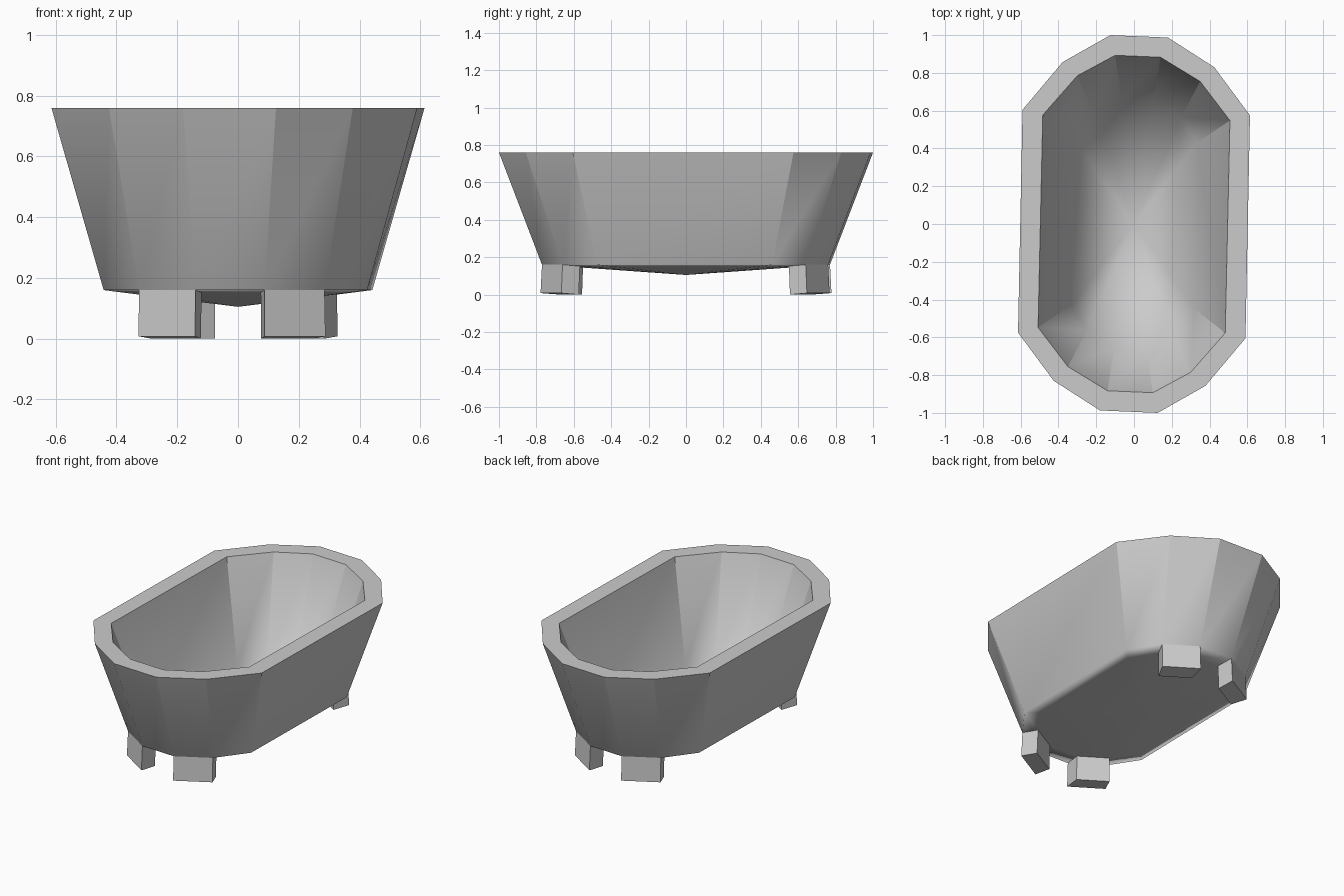
import bpy, bmesh

if "Cube" in bpy.data.objects:
    bpy.data.objects.remove(bpy.data.objects["Cube"])

# Half outlines; the other half is the same turned 180 degrees about z
RIM_OUT = [(.614, .575), (.425, .83), (.18, .987), (-.125, 1.0), (-.378, .857), (-.59, .605)]
RIM_IN = [(.508, .548), (.35, .755), (.14, .883), (-.10, .893), (-.30, .785), (-.483, .577)]
BASE_OUT = [(.442, .46), (.325, .64), (.14, .76), (-.087, .77), (-.285, .66), (-.425, .475)]
BASE_IN = [(.333, .43), (.25, .565), (.105, .656), (-.065, .663), (-.21, .59), (-.318, .447)]
INSET = .86  # underside border, also the depth of the feet


def finish(bm, name):
    bmesh.ops.recalc_face_normals(bm, faces=bm.faces)
    for f in bm.faces:
        f.smooth = True
    mesh = bpy.data.meshes.new(name)
    bm.to_mesh(mesh)
    bm.free()
    obj = bpy.data.objects.new(name, mesh)
    bpy.context.collection.objects.link(obj)
    return obj


# Tub: underside point, border, outer wall, flat rim, inner wall, floor point
bm = bmesh.new()
border = [(x * INSET, y * INSET) for x, y in BASE_OUT]
rings = []
for half, z in ((border, .152), (BASE_OUT, .16), (RIM_OUT, .76), (RIM_IN, .76), (BASE_IN, .155)):
    outline = half + [(-x, -y) for x, y in half]
    rings.append([bm.verts.new((x, y, z)) for x, y in outline])
under = bm.verts.new((0, 0, .105))
floor = bm.verts.new((0, 0, .115))
n = len(rings[0])
for i in range(n):
    j = (i + 1) % n
    for a, b in zip(rings, rings[1:]):
        bm.faces.new((a[i], a[j], b[j], b[i]))
    bm.faces.new((under, rings[0][j], rings[0][i]))
    bm.faces.new((floor, rings[4][i], rings[4][j]))

# Crisp rim and wall facets, soft turn from walls into the bottom
for i in range(n):
    for ring in rings[2:4]:
        bm.edges.get((ring[i], ring[(i + 1) % n])).smooth = False
    for k in (1, 3):
        bm.edges.get((rings[k][i], rings[k + 1][i])).smooth = False
tub = finish(bm, "tub")
mod = tub.modifiers.new("weighted normals", 'WEIGHTED_NORMAL')
mod.keep_sharp = True


# Feet: blocks below four of the end facets, narrowing toward the middle
def foot(name, p, q):
    bm = bmesh.new()
    plan = [p, q, (q[0] * INSET, q[1] * INSET), (p[0] * INSET, p[1] * INSET)]
    top = [bm.verts.new((x, y, z)) for (x, y), z in zip(plan, (.16, .16, .152, .152))]
    low = [bm.verts.new((x * 1.01, y * 1.01, z)) for (x, y), z in zip(plan, (.008, .008, 0, 0))]
    bm.faces.new(top)
    bm.faces.new(low[::-1])
    for i in range(4):
        j = (i + 1) % 4
        bm.faces.new((top[i], top[j], low[j], low[i]))
    for e in bm.edges:
        e.smooth = False
    finish(bm, name)


for s, end in ((1, "back"), (-1, "front")):
    for k, side in ((1, "right" if s > 0 else "left"), (3, "left" if s > 0 else "right")):
        p, q = [(x * s, y * s) for x, y in BASE_OUT[k:k + 2]]
        foot(f"{end}_{side}_foot", p, q)
